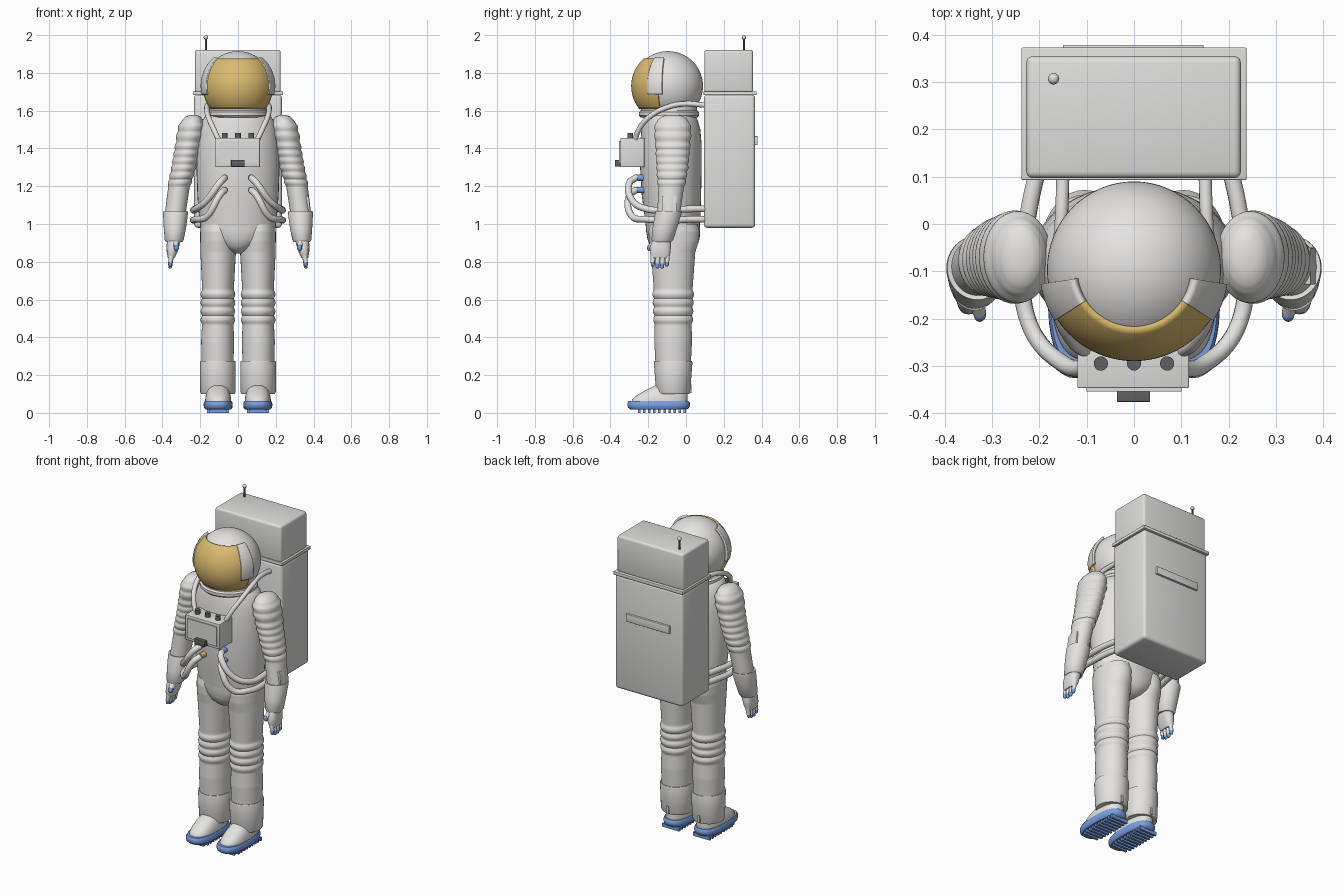
import bpy, bmesh
from math import sin, cos, pi, asin, radians, copysign
from mathutils import Matrix, Vector

cube = bpy.data.objects.get("Cube")
if cube:
    bpy.data.objects.remove(cube, do_unlink=True)


def material(name, rgb, rough=0.6):
    m = bpy.data.materials.new(name)
    m.use_nodes = True
    m.diffuse_color = (*rgb, 1)
    bsdf = m.node_tree.nodes["Principled BSDF"]
    bsdf.inputs["Base Color"].default_value = (*rgb, 1)
    bsdf.inputs["Roughness"].default_value = rough
    return m


WHITE = material("suit_white", (0.78, 0.77, 0.75))
PACK = material("pack_white", (0.74, 0.74, 0.73))
GOLD = material("gold", (0.72, 0.5, 0.16))
BLUE = material("blue", (0.19, 0.35, 0.75))
DARK = material("dark_grey", (0.12, 0.12, 0.12))


def finish(name, bm, mat, angle=40):
    bmesh.ops.recalc_face_normals(bm, faces=bm.faces)
    me = bpy.data.meshes.new(name)
    bm.to_mesh(me)
    bm.free()
    ob = bpy.data.objects.new(name, me)
    bpy.context.collection.objects.link(ob)
    me.materials.append(mat)
    bpy.ops.object.select_all(action='DESELECT')
    ob.select_set(True)
    bpy.context.view_layer.objects.active = ob
    bpy.ops.object.shade_smooth_by_angle(angle=radians(angle))
    return ob


def loft(name, keys, mat, folds=(), power=1.0, seg=40):
    """Stack of rings; keys are (z, x, y, rx, ry), folds are (z0, z1, count, depth)."""
    rows = list(keys)
    if folds:
        rows = []
        for a, b in zip(keys, keys[1:]):
            n = max(1, int(abs(a[0] - b[0]) / 0.006))
            rows += [[p + (q - p) * i / n for p, q in zip(a, b)] for i in range(n)]
        rows.append(keys[-1])
    bm = bmesh.new()
    rings = []
    for z, x, y, rx, ry in rows:
        d = sum(amp * abs(sin(pi * n * (z - lo) / (hi - lo)))
                for lo, hi, n, amp in folds if lo <= z <= hi)
        ring = []
        for i in range(seg):
            c, s = cos(2 * pi * i / seg), sin(2 * pi * i / seg)
            ring.append(bm.verts.new((x + (rx + d) * copysign(abs(c) ** power, c),
                                      y + (ry + d) * copysign(abs(s) ** power, s), z)))
        rings.append(ring)
    for a, b in zip(rings, rings[1:]):
        for i in range(seg):
            j = (i + 1) % seg
            bm.faces.new((a[i], a[j], b[j], b[i]))
    bm.faces.new(rings[0])
    bm.faces.new(rings[-1])
    return finish(name, bm, mat)


def box(name, lo, hi, mat, bevel=0.0, rot=0.0):
    lo, hi = Vector(lo), Vector(hi)
    bm = bmesh.new()
    bmesh.ops.create_cube(bm, size=1, matrix=Matrix.Translation((lo + hi) / 2)
                          @ Matrix.Rotation(rot, 4, 'Y') @ Matrix.Diagonal((*(hi - lo), 1)))
    if bevel:
        bmesh.ops.bevel(bm, geom=bm.edges[:], offset=bevel, segments=3, profile=0.5, affect='EDGES')
    return finish(name, bm, mat, 30)


def rod(name, a, b, r, mat, r2=None):
    a, b = Vector(a), Vector(b)
    d = b - a
    bm = bmesh.new()
    bmesh.ops.create_cone(bm, cap_ends=True, segments=20, radius1=r, radius2=r2 or r, depth=d.length,
                          matrix=Matrix.Translation((a + b) / 2) @ d.to_track_quat('Z', 'Y').to_matrix().to_4x4())
    return finish(name, bm, mat)


def ball(name, c, size, mat, seg=20):
    bm = bmesh.new()
    bmesh.ops.create_uvsphere(bm, u_segments=seg, v_segments=seg // 2, radius=1,
                              matrix=Matrix.Translation(c) @ Matrix.Diagonal((*size, 1)))
    return finish(name, bm, mat, 60)


def hose(name, pts, r, mat):
    cu = bpy.data.curves.new(name, 'CURVE')
    cu.dimensions = '3D'
    cu.bevel_depth, cu.bevel_resolution, cu.resolution_u = r, 4, 8
    sp = cu.splines.new('BEZIER')
    sp.bezier_points.add(len(pts) - 1)
    for p, co in zip(sp.bezier_points, pts):
        p.co = co
        p.handle_left_type = p.handle_right_type = 'AUTO'
    cu.materials.append(mat)
    ob = bpy.data.objects.new(name, cu)
    bpy.context.collection.objects.link(ob)


HEAD = Vector((0, -0.096, 1.73))


def head_patch(name, az0, az1, z0, z1, r, mat, thick):
    """Curved plate on the helmet; azimuth is measured from the front."""
    bm = bmesh.new()
    n, m = 32, 20
    e0, e1 = asin((z0 - HEAD.z) / r), asin((z1 - HEAD.z) / r)
    grid = []
    for j in range(m + 1):
        e = e0 + (e1 - e0) * j / m
        az = [radians(az0 + (az1 - az0) * i / n) for i in range(n + 1)]
        grid.append([bm.verts.new(HEAD + r * Vector((sin(a) * cos(e), -cos(a) * cos(e), sin(e)))) for a in az])
    for a, b in zip(grid, grid[1:]):
        for i in range(n):
            bm.faces.new((a[i], a[i + 1], b[i + 1], b[i]))
    ob = finish(name, bm, mat)
    mod = ob.modifiers.new("thickness", 'SOLIDIFY')
    mod.thickness, mod.offset = thick, -1


# Helmet, visor, side shades and neck rings
ball("helmet", HEAD, (0.184, 0.186, 0.185), WHITE, 64)
head_patch("visor", -74, 74, 1.61, 1.877, 0.194, GOLD, 0.012)
for s, side in ((1, "left"), (-1, "right")):
    head_patch(side + "_visor_shade", s * 57, s * 81, 1.685, 1.882, 0.2, WHITE, 0.016)
loft("neck_ring", [(1.565, 0, -0.09, 0.15, 0.15), (1.575, 0, -0.09, 0.165, 0.16), (1.592, 0, -0.09, 0.165, 0.16),
                   (1.6, 0, -0.09, 0.155, 0.15), (1.625, 0, -0.09, 0.15, 0.146)], WHITE)

# Torso and pelvis
loft("torso", [(0.99, 0, -0.07, 0.2, 0.143), (1.06, 0, -0.072, 0.208, 0.15), (1.15, 0, -0.077, 0.215, 0.157),
               (1.3, 0, -0.08, 0.22, 0.163), (1.42, 0, -0.08, 0.216, 0.163), (1.5, 0, -0.08, 0.205, 0.156),
               (1.55, 0, -0.083, 0.188, 0.145), (1.575, 0, -0.087, 0.17, 0.135),
               (1.59, 0, -0.09, 0.145, 0.125)], WHITE)
loft("pelvis", [(1.0, 0, -0.07, 0.2, 0.143), (0.96, 0, -0.068, 0.195, 0.143), (0.92, 0, -0.066, 0.165, 0.138),
                (0.885, 0, -0.066, 0.115, 0.125), (0.86, 0, -0.066, 0.07, 0.1),
                (0.845, 0, -0.066, 0.025, 0.06)], WHITE)

# Backpack with flange, rear handle and antenna
box("pack_lower", (-0.232, 0.095, 0.98), (0.232, 0.366, 1.685), PACK, 0.018)
box("pack_flange", (-0.238, 0.093, 1.682), (0.238, 0.373, 1.702), PACK, 0.003)
box("pack_upper", (-0.228, 0.097, 1.695), (0.226, 0.355, 1.922), PACK, 0.014)
box("pack_rear_plate", (-0.15, 0.36, 1.418), (0.147, 0.379, 1.465), PACK, 0.003)
rod("antenna", (-0.17, 0.307, 1.915), (-0.17, 0.307, 1.985), 0.005, DARK)
ball("antenna_tip", (-0.17, 0.307, 1.988), (0.012, 0.012, 0.012), PACK)

# Chest control unit
box("chest_unit", (-0.12, -0.347, 1.302), (0.116, -0.22, 1.456), PACK, 0.003)
box("chest_face_plate", (-0.1, -0.354, 1.32), (0.1, -0.345, 1.44), PACK)
box("chest_latch", (-0.036, -0.376, 1.305), (0.034, -0.345, 1.34), DARK, 0.002)
for x in (-0.07, 0, 0.07):
    rod("chest_knob", (x, -0.295, 1.45), (x, -0.295, 1.482), 0.015, DARK)

for s, side in ((1, "left"), (-1, "right")):
    # Hoses and couplings
    for z, drop in ((1.245, 0), (1.18, 1)):
        rod(side + "_coupling", (s * 0.07, -0.2, z), (s * 0.07, -0.272, z), 0.017, BLUE if s > 0 else GOLD)
        end = 1.09 - 0.055 * drop
        hose(side + "_waist_hose", [(s * x, y, zz) for x, y, zz in (
            (0.07, -0.265, z), (0.095, -0.298, z - 0.025), (0.165, -0.285, end + 0.035 - 0.03 * drop),
            (0.222, -0.21, end - 0.01), (0.235, -0.08, end - 0.015),
            (0.222, 0.03, end - 0.01), (0.205, 0.11, end - 0.01))], 0.018, WHITE)
    hose(side + "_shoulder_hose", [(s * x, y, z) for x, y, z in (
        (0.1, -0.27, 1.44), (0.128, -0.25, 1.5), (0.158, -0.19, 1.57),
        (0.165, -0.1, 1.618), (0.155, -0.01, 1.636), (0.15, 0.11, 1.628))], 0.014, WHITE)

    # Sleeve with folds, then gauntlet
    loft(side + "_sleeve", [(z, s * x, y, rx, ry) for z, x, y, rx, ry in (
        (1.577, 0.237, -0.07, 0.02, 0.03), (1.568, 0.238, -0.07, 0.04, 0.06), (1.55, 0.241, -0.07, 0.055, 0.08),
        (1.52, 0.245, -0.07, 0.066, 0.092), (1.47, 0.252, -0.07, 0.07, 0.094), (1.4, 0.266, -0.07, 0.065, 0.087),
        (1.3, 0.287, -0.072, 0.061, 0.08), (1.2, 0.312, -0.078, 0.057, 0.068),
        (1.05, 0.333, -0.092, 0.055, 0.06))], WHITE, folds=((1.44, 1.54, 2, 0.005), (1.2, 1.43, 6, 0.006)))
    loft(side + "_gauntlet", [(z, s * x, y, rx, ry) for z, x, y, rx, ry in (
        (1.068, 0.331, -0.092, 0.056, 0.06), (1.07, 0.331, -0.092, 0.064, 0.068), (1.055, 0.331, -0.094, 0.066, 0.07),
        (0.98, 0.334, -0.112, 0.059, 0.065), (0.915, 0.338, -0.125, 0.05, 0.058),
        (0.905, 0.338, -0.127, 0.043, 0.05))], WHITE)

    # Hand, fingers and thumb
    loft(side + "_palm", [(z, s * x, y, rx, ry) for z, x, y, rx, ry in (
        (0.92, 0.338, -0.128, 0.038, 0.048), (0.88, 0.345, -0.135, 0.033, 0.055), (0.845, 0.35, -0.137, 0.027, 0.054),
        (0.82, 0.354, -0.137, 0.017, 0.045))], WHITE, power=0.8)
    for k in range(4):
        y = -0.176 + 0.025 * k
        tip = 0.785 if k in (0, 3) else 0.775
        rod(side + "_finger", (s * 0.35, y + 0.003, 0.85), (s * 0.358, y, tip + 0.012), 0.014, WHITE, 0.0115)
        rod(side + "_fingertip", (s * 0.358, y, tip + 0.014), (s * 0.359, y, tip - 0.002), 0.0115, BLUE, 0.01)
        ball(side + "_fingertip_end", (s * 0.359, y, tip - 0.001), (0.01, 0.01, 0.01), BLUE)
    rod(side + "_thumb", (s * 0.335, -0.15, 0.91), (s * 0.327, -0.188, 0.88), 0.02, WHITE, 0.014)
    ball(side + "_thumb_tip", (s * 0.326, -0.192, 0.874), (0.013, 0.015, 0.018), BLUE)

    # Leg with knee folds
    loft(side + "_leg", [(z, s * x, y, rx, ry) for z, x, y, rx, ry in (
        (1.0, 0.106, -0.064, 0.09, 0.125), (0.96, 0.105, -0.063, 0.095, 0.135), (0.91, 0.105, -0.064, 0.095, 0.132),
        (0.85, 0.105, -0.068, 0.094, 0.117), (0.66, 0.106, -0.068, 0.084, 0.103), (0.48, 0.107, -0.068, 0.083, 0.097),
        (0.38, 0.108, -0.068, 0.087, 0.1), (0.25, 0.108, -0.068, 0.084, 0.093))],
        WHITE, folds=((0.47, 0.65, 4, 0.008),))

    # Boot: cuff, shoe, sole and tread bars
    loft(side + "_boot_cuff", [(z, s * 0.107, -0.068, rx, ry) for z, rx, ry in (
        (0.274, 0.084, 0.092), (0.276, 0.092, 0.1), (0.265, 0.095, 0.102), (0.11, 0.093, 0.09),
        (0.1, 0.088, 0.086))], WHITE)
    box(side + "_heel_tab", (s * 0.107 - 0.007, 0.01, 0.105), (s * 0.107 + 0.007, 0.03, 0.15), PACK)
    loft(side + "_shoe", [(z, s * 0.105, y, rx, ry) for z, y, rx, ry in (
        (0.04, -0.142, 0.07, 0.15), (0.07, -0.138, 0.069, 0.147), (0.09, -0.128, 0.066, 0.137),
        (0.112, -0.11, 0.06, 0.118), (0.13, -0.095, 0.052, 0.1), (0.145, -0.085, 0.04, 0.078),
        (0.15, -0.08, 0.03, 0.06))], WHITE, power=0.85)
    loft(side + "_sole", [(z, s * 0.105, -0.145, rx, ry) for z, rx, ry in (
        (0.018, 0.067, 0.15), (0.027, 0.075, 0.161), (0.04, 0.077, 0.166), (0.054, 0.076, 0.165),
        (0.063, 0.071, 0.158))], BLUE, power=0.75)
    for k in range(10):
        y = -0.255 + 0.027 * k
        w = 0.058 if k else 0.048
        box(side + "_tread", (s * 0.105 - w, y, 0), (s * 0.105 + w, y + 0.013, 0.022), BLUE)

# Wrist checklist on the left gauntlet
box("wrist_checklist", (0.357, -0.128, 1.062), (0.379, -0.05, 1.148), PACK, 0.002, rot=-0.12)
